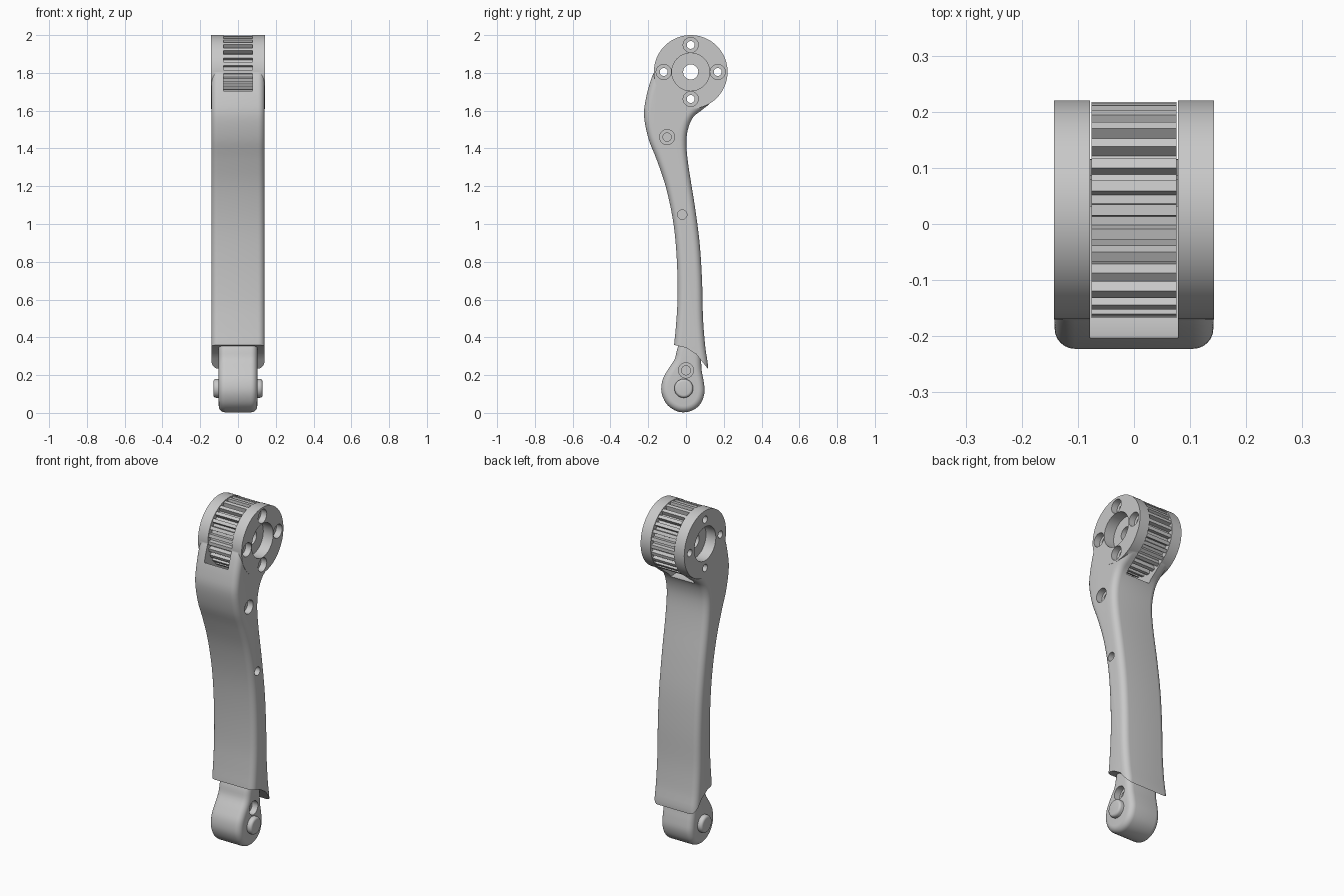
import bpy, bmesh
from math import sin, cos, pi, radians
from mathutils import Vector

cube = bpy.data.objects.get("Cube")
if cube:
    bpy.data.objects.remove(cube, do_unlink=True)

grey = bpy.data.materials.new("satin grey")
grey.use_nodes = True
colour = (0.58, 0.58, 0.58, 1)
grey.diffuse_color = colour
grey.node_tree.nodes["Principled BSDF"].inputs["Base Color"].default_value = colour

HUB = (0.025, 1.805)      # joint axis in (y, z)
HUB_R = 0.195


def smooth_loop(pts, steps=4):
    """Closed Catmull-Rom curve through the points."""
    out, n = [], len(pts)
    for i in range(n):
        a, b, c, d = (Vector(pts[(i + k) % n]) for k in (-1, 0, 1, 2))
        for s in range(steps):
            t = s / steps
            out.append(0.5 * (2 * b + (c - a) * t + (2 * a - 5 * b + 4 * c - d) * t ** 2
                              + (3 * b - a - 3 * c + d) * t ** 3))
    return out


def circle(centre, r, n=64):
    return [(centre[0] + r * cos(2 * pi * i / n), centre[1] + r * sin(2 * pi * i / n))
            for i in range(n)]


def inset(pts, d):
    """Move an anticlockwise outline inward by d."""
    out = []
    for i, p in enumerate(pts):
        along = (Vector(pts[(i + 1) % len(pts)]) - Vector(pts[i - 1])).normalized()
        out.append(Vector(p) + d * Vector((-along.y, along.x)))
    return out


def prism(name, pts, x0, x1, radius=0.0, segments=6):
    """Extrude an anticlockwise (y, z) outline along x, with optional rounded rims."""
    if radius:
        arc = [k * pi / 2 / segments for k in range(segments + 1)]
        lower = [(x0 + radius * (1 - sin(a)), radius * (1 - cos(a))) for a in arc]
        rings = [(x, radius - d) for x, d in lower]
        rings = [(x0 + radius * (1 - cos(a)), radius * (1 - sin(a))) for a in arc]
        rings += [(x0 + x1 - x, d) for x, d in reversed(rings)]
    else:
        rings = [(x0, 0), (x1, 0)]
    bm = bmesh.new()
    loops = []
    for x, d in rings:
        line = inset(pts, d) if d > 1e-6 else pts
        loops.append([bm.verts.new((x, p[0], p[1])) for p in line])
    n = len(pts)
    for lo, hi in zip(loops, loops[1:]):
        for i in range(n):
            j = (i + 1) % n
            bm.faces.new((lo[i], lo[j], hi[j], hi[i]))
    bm.faces.new(list(reversed(loops[0])))
    bm.faces.new(loops[-1])
    mesh = bpy.data.meshes.new(name)
    bm.to_mesh(mesh)
    bm.free()
    mesh.materials.append(grey)
    obj = bpy.data.objects.new(name, mesh)
    bpy.context.collection.objects.link(obj)
    return obj


def combine(obj, tool, operation='DIFFERENCE'):
    bpy.context.view_layer.objects.active = obj
    mod = obj.modifiers.new("combine", 'BOOLEAN')
    mod.operation, mod.solver, mod.object = operation, 'EXACT', tool
    bpy.ops.object.modifier_apply(modifier=mod.name)
    bpy.data.objects.remove(tool, do_unlink=True)


def drill(obj, centre, r, x0, x1):
    combine(obj, prism("drill", circle(centre, r, 32), x0, x1))


# Shank: curved side outline with rounded rims, ends hidden or cut away
front = [(-0.166, 1.81), (-0.19, 1.75), (-0.213, 1.66), (-0.222, 1.57), (-0.198, 1.45),
         (-0.155, 1.34), (-0.105, 1.19), (-0.066, 1.0), (-0.048, 0.8), (-0.045, 0.6),
         (-0.054, 0.45), (-0.064, 0.34), (-0.062, 0.24), (-0.03, 0.15)]
back = [(0.03, 0.11), (0.09, 0.15), (0.116, 0.235), (0.102, 0.35), (0.09, 0.5), (0.085, 0.7),
        (0.072, 0.9), (0.046, 1.1), (0.014, 1.3), (0.002, 1.42), (0.01, 1.5), (0.038, 1.565),
        (0.09, 1.608), (0.135, 1.65), (0.16, 1.72), (0.15, 1.8), (0.1, 1.86), (0.02, 1.895),
        (-0.065, 1.89), (-0.13, 1.86)]
leg = prism("leg_shell", smooth_loop(front + back), -0.1415, 0.1415, 0.036)

# Slanted cut at the lower end
hem = [(-0.3, 0.36), (-0.3, -0.2), (0.3, -0.2), (0.3, 0.0), (0.115, 0.235),
       (0.055, 0.31), (0, 0.345), (-0.065, 0.36)]
combine(leg, prism("hem_cut", hem, -0.4, 0.4))

# Round joint ears with the gear slot between them
combine(leg, prism("ears", circle(HUB, HUB_R, 96), -0.1425, 0.1425), 'UNION')
combine(leg, prism("slot", circle(HUB, 0.25, 96), -0.078, 0.078))
drill(leg, HUB, 0.1, -0.4, 0.4)

# Gear between the ears
teeth, outline = 28, []
for i in range(teeth):
    for step, r in ((-0.3, 0.169), (-0.22, 0.193), (0.22, 0.193), (0.3, 0.169)):
        a = 2 * pi * (i + step) / teeth
        outline.append((HUB[0] + r * cos(a), HUB[1] + r * sin(a)))
gear = prism("joint_gear", outline, -0.076, 0.076)
drill(gear, HUB, 0.04, -0.4, 0.4)

# Four bolt holes through ears and gear, counterbored on one side
for bolt in circle(HUB, 0.143, 4):
    for part in (leg, gear):
        drill(part, bolt, 0.021, -0.4, 0.4)
    drill(leg, bolt, 0.04, 0.105, 0.4)

# Screw holes along the shank
drill(leg, (-0.1, 1.46), 0.04, 0.105, 0.4)
drill(leg, (-0.1, 1.46), 0.022, 0.04, 0.4)
drill(leg, (-0.02, 1.05), 0.025, 0.08, 0.4)

# Foot: rounded teardrop with a screw hole
foot_side = [(-0.046, 0.34), (-0.06, 0.285), (-0.095, 0.23), (-0.124, 0.175), (-0.13, 0.11),
             (-0.105, 0.05), (-0.06, 0.014), (-0.012, 0.003), (0.04, 0.016), (0.08, 0.053),
             (0.098, 0.11), (0.093, 0.17), (0.083, 0.225), (0.08, 0.28), (0.078, 0.34),
             (0.057, 0.385), (0.016, 0.402), (-0.025, 0.385)]
foot = prism("foot", smooth_loop(foot_side), -0.102, 0.102, 0.034)
drill(foot, (0.0, 0.225), 0.04, 0.065, 0.4)
drill(foot, (0.0, 0.225), 0.024, 0.02, 0.4)

# Axle pin with rounded ends
axle = prism("foot_axle", circle((-0.012, 0.13), 0.05), -0.13, 0.13, 0.014, 4)

# Smooth shading with sharp edges kept
for obj in (leg, gear, foot, axle):
    bpy.ops.object.select_all(action='DESELECT')
    obj.select_set(True)
    bpy.context.view_layer.objects.active = obj
    bpy.ops.object.shade_smooth_by_angle(angle=radians(30))
